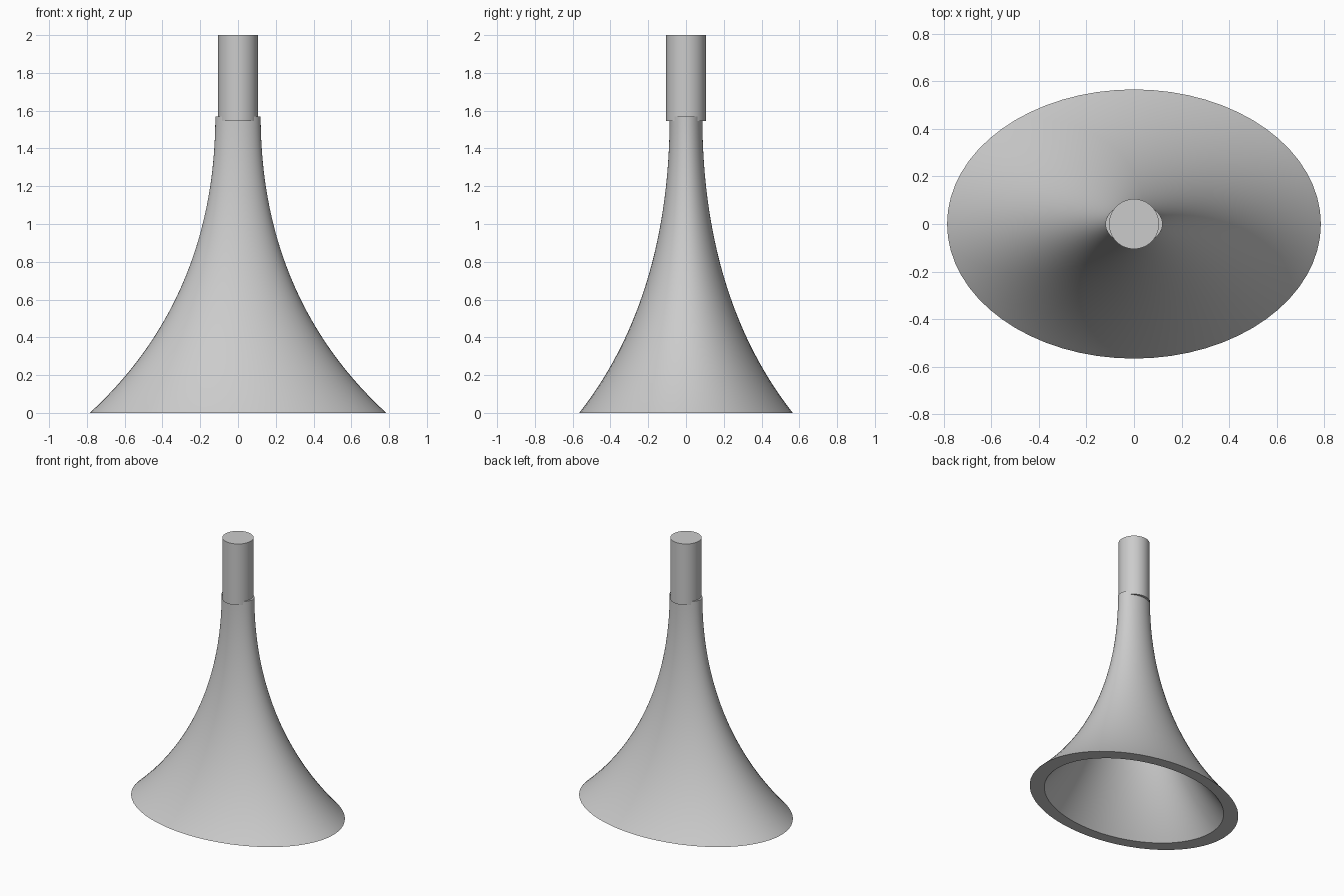
import bpy, bmesh, math
from mathutils import Vector
from mathutils.geometry import interpolate_bezier

if "Cube" in bpy.data.objects:
    bpy.data.objects.remove(bpy.data.objects["Cube"], do_unlink=True)

grey = bpy.data.materials.new("light_grey")
grey.use_nodes = True
colour = (0.6, 0.6, 0.6, 1)
grey.diffuse_color = colour
grey.node_tree.nodes["Principled BSDF"].inputs["Base Color"].default_value = colour


def finish(obj):
    obj.data.materials.append(grey)
    bpy.ops.object.select_all(action="DESELECT")
    obj.select_set(True)
    bpy.context.view_layer.objects.active = obj
    bpy.ops.object.shade_smooth_by_angle(angle=math.radians(30))


def lathe(name, profile, squash, segments=64):
    """Spin a closed (radius, height) profile into an elliptical shell."""
    bm = bmesh.new()
    rings = []
    for radius, height in profile:
        ring = []
        for i in range(segments):
            a = math.tau * i / segments
            ring.append(bm.verts.new((radius * math.cos(a),
                                      radius * squash * math.sin(a), height)))
        rings.append(ring)
    for k, lower in enumerate(rings):
        upper = rings[(k + 1) % len(rings)]
        for i in range(segments):
            j = (i + 1) % segments
            bm.faces.new((lower[i], lower[j], upper[j], upper[i]))
    bmesh.ops.recalc_face_normals(bm, faces=bm.faces)
    mesh = bpy.data.meshes.new(name)
    bm.to_mesh(mesh)
    bm.free()
    obj = bpy.data.objects.new(name, mesh)
    bpy.context.collection.objects.link(obj)
    finish(obj)
    return obj


# Flared oval bell: outer curve up, inner wall back down
curve = interpolate_bezier(Vector((0.785, 0)), Vector((0.37, 0.38)),
                           Vector((0.12, 0.9)), Vector((0.12, 1.57)), 40)
outer = [(p.x, p.y) for p in curve]
inner = [(r * 0.86, z) for r, z in reversed(outer)]
lathe("flared_bell", outer + inner, squash=0.72)

# Round solid stem seated in the neck of the bell
bottom, top = 1.545, 2.0
bpy.ops.mesh.primitive_cylinder_add(vertices=64, radius=0.105, depth=top - bottom,
                                    location=(0, 0, (top + bottom) / 2))
stem = bpy.context.object
stem.name = "stem"
finish(stem)
